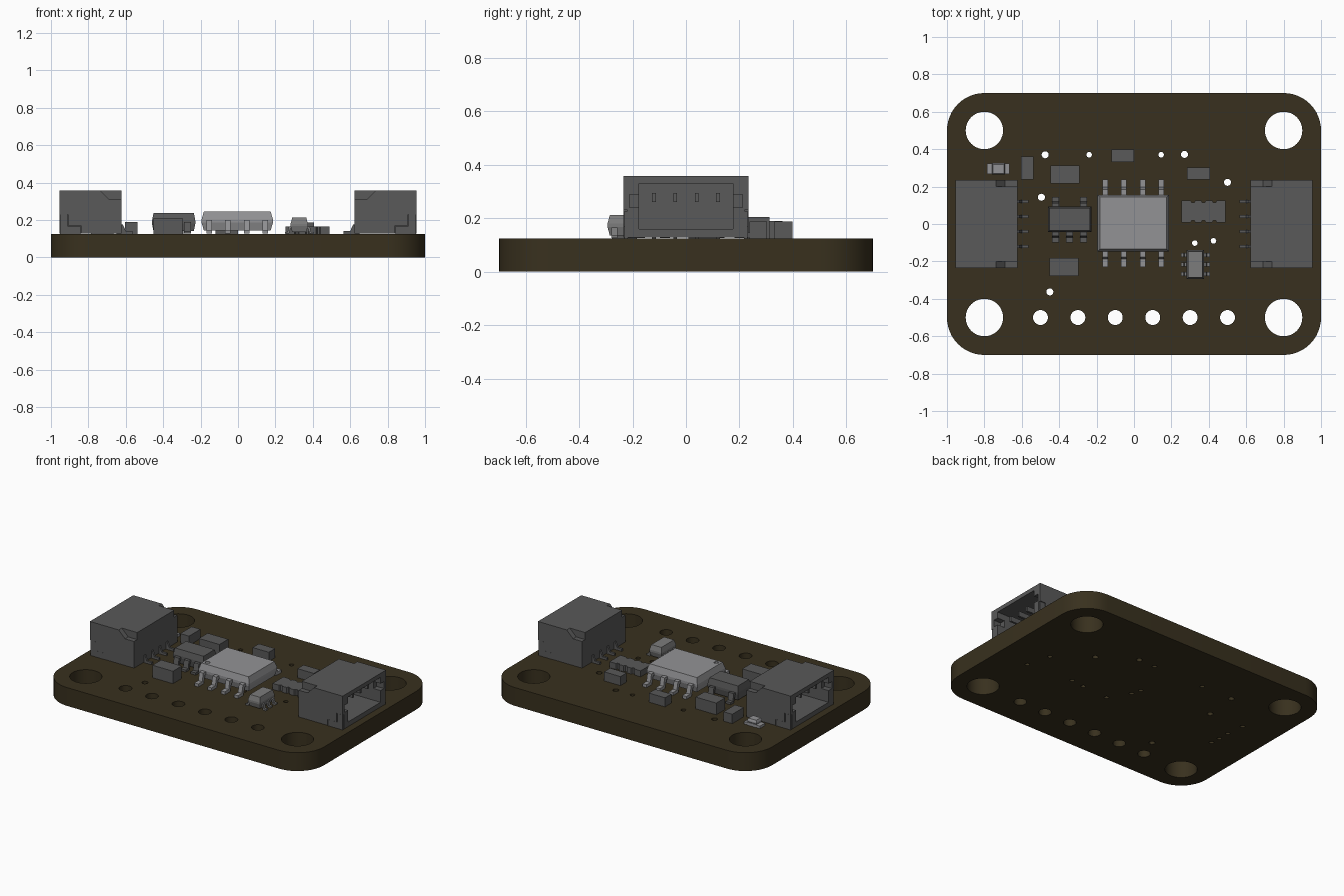
import bpy, bmesh, math
from mathutils import Vector

if "Cube" in bpy.data.objects:
    bpy.data.objects.remove(bpy.data.objects["Cube"])

TOP = 0.125  # upper face of the board


def material(name, rgb):
    m = bpy.data.materials.new(name)
    m.diffuse_color = (*rgb, 1)
    m.use_nodes = True
    m.node_tree.nodes["Principled BSDF"].inputs["Base Color"].default_value = m.diffuse_color
    return m


BROWN = material("board_brown", (0.04, 0.03, 0.013))
DARK = material("dark_grey", (0.1, 0.1, 0.1))
LIGHT = material("light_grey", (0.29, 0.29, 0.3))
MID = material("mid_grey", (0.2, 0.2, 0.2))


def finish(name, bm, mat):
    bmesh.ops.recalc_face_normals(bm, faces=bm.faces)
    me = bpy.data.meshes.new(name)
    bm.to_mesh(me)
    bm.free()
    ob = bpy.data.objects.new(name, me)
    bpy.context.collection.objects.link(ob)
    me.materials.append(mat)
    return ob


def loft(name, rings, mat):
    """Closed solid through rings with equal point counts."""
    bm = bmesh.new()
    rs = [[bm.verts.new(p) for p in r] for r in rings]
    n = len(rs[0])
    for a, b in zip(rs, rs[1:]):
        for i in range(n):
            bm.faces.new((a[i], a[(i + 1) % n], b[(i + 1) % n], b[i]))
    bm.faces.new(rs[0])
    bm.faces.new(rs[-1])
    return finish(name, bm, mat)


def prism(name, pts, axis, lo, hi, mat):
    place = {'x': lambda p, d: (d, p[0], p[1]),
             'y': lambda p, d: (p[0], d, p[1]),
             'z': lambda p, d: (p[0], p[1], d)}[axis]
    return loft(name, [[place(p, d) for p in pts] for d in (lo, hi)], mat)


def rect(x0, x1, y0, y1):
    return [(x0, y0), (x1, y0), (x1, y1), (x0, y1)]


def box(name, x0, x1, y0, y1, z0, z1, mat):
    return prism(name, rect(x0, x1, y0, y1), 'z', z0, z1, mat)


def circle(cx, cy, r, n):
    return [(cx + r * math.cos(2 * math.pi * i / n),
             cy + r * math.sin(2 * math.pi * i / n)) for i in range(n)]


def cut(ob, cutters):
    for c in cutters:
        c.hide_render = True
        m = ob.modifiers.new("cut", 'BOOLEAN')
        m.object, m.operation, m.solver = c, 'DIFFERENCE', 'EXACT'
    dg = bpy.context.evaluated_depsgraph_get()
    me = bpy.data.meshes.new_from_object(ob.evaluated_get(dg))
    ob.modifiers.clear()
    ob.data = me
    for c in cutters:
        bpy.data.objects.remove(c)


def chip_body(name, x0, x1, y0, y1, z0, z1, mat, inset):
    """Moulded package with drafted upper and lower halves."""
    h = z1 - z0
    rings = []
    for z, i in ((z0, inset), (z0 + h * .42, 0), (z0 + h * .58, 0), (z1, inset)):
        rings.append([(x, y, z) for x, y in rect(x0 + i, x1 - i, y0 + i, y1 - i)])
    return loft(name, rings, mat)


def lead(name, axis, edge, tip, sign, centre, width, zm, t, mat):
    """Gull-wing lead running from the body edge to the tip."""
    knee = edge + (tip - edge) * .4 * 1.0
    b = TOP + .002
    s = sign * t
    pts = [(edge - s, zm + t), (knee, zm + t), (knee + s * .6, b + t), (tip, b + t),
           (tip, b), (knee - s * .2, b), (knee - s, zm), (edge - s, zm)]
    prism(name, pts, axis, centre - width / 2, centre + width / 2, mat)


# --- Circuit board: rounded outline with holes
outline = []
for k, (cx, cy) in enumerate(((.8, .5), (-.8, .5), (-.8, -.5), (.8, -.5))):
    for i in range(13):
        a = math.pi / 2 * (k + i / 12)
        outline.append((cx + .2 * math.cos(a), cy + .2 * math.sin(a)))
loops = [outline]
loops += [circle(x, y, .1, 40) for x in (-.8, .8) for y in (-.5, .5)]
loops += [circle(-.5 + .2 * i, -.5, .04, 24) for i in range(6)]
vias = [(-.475, .37), (.27, .372), (.5, .223), (-.495, .143), (-.45, -.363), (-.24, .37),
        (.145, .37), (.325, -.102), (.425, -.09), (.127, -.114), (.04, .023), (.02, .088),
        (-.75, .152), (-.73, -.124), (-.735, -.054), (-.735, .026), (.765, -.116), (.72, .048)]
loops += [circle(x, y, .019 if i < 5 else .015, 16) for i, (x, y) in enumerate(vias)]
cu = bpy.data.curves.new("board_outline", 'CURVE')
cu.dimensions, cu.fill_mode, cu.extrude = '2D', 'BOTH', TOP / 2
for pts in loops:
    sp = cu.splines.new('POLY')
    sp.points.add(len(pts) - 1)
    for p, q in zip(sp.points, pts):
        p.co = (*q, 0, 1)
    sp.use_cyclic_u = True
tmp = bpy.data.objects.new("board_outline", cu)
bpy.context.collection.objects.link(tmp)
flat = bpy.data.meshes.new_from_object(tmp.evaluated_get(bpy.context.evaluated_depsgraph_get()))
bpy.data.objects.remove(tmp)
bm = bmesh.new()
bm.from_mesh(flat)
bmesh.ops.remove_doubles(bm, verts=bm.verts, dist=1e-5)
bmesh.ops.translate(bm, verts=bm.verts, vec=Vector((0, 0, TOP / 2)))
for f in bm.faces:
    f.material_index = 0
board = finish("circuit_board", bm, BROWN)
bpy.context.view_layer.objects.active = board
board.select_set(True)
bpy.ops.object.shade_smooth_by_angle(angle=math.radians(30))
board.select_set(False)

# --- Side-entry connectors, mirrored left and right
for s, side in ((-1, "left"), (1, "right")):
    def mbox(name, x0, x1, *rest):
        return box(name, *sorted((s * x0, s * x1)), *rest)

    shell = mbox(side + "_connector_shell", .622, .955, -.234, .234, TOP + .003, .358, DARK)
    cutters = [mbox("cut", .71, 1, -.175, .175, .16, .33, DARK)]
    corner = [(s * x, z) for x, z in ((.61, .38), (.61, .31), (.69, .31), (.74, .36), (.74, .38))]
    foot = [(s * x, z) for x, z in ((.97, .23), (.91, .23), (.91, .17), (.84, .17),
                                    (.84, .11), (.97, .11))]
    for e in (-1, 1):
        y0, y1 = sorted((e * .17, e * .212))
        cutters.append(mbox("cut", .9, 1, y0, y1, .24, .288, DARK))
        lo, hi = sorted((e * .2, e * .3))
        cutters.append(prism("cut", corner, 'y', lo, hi, DARK))
        lo, hi = sorted((e * .219, e * .3))
        cutters.append(prism("cut", foot, 'y', lo, hi, DARK))
        # solder tab seated in the foot recess
        tab = [(s * x, z) for x, z in ((.952, .228), (.912, .228), (.912, .168), (.842, .168),
                                       (.842, TOP), (.952, TOP))]
        lo, hi = sorted((e * .217, e * .231))
        prism(side + "_solder_tab", tab, 'y', lo, hi, DARK)
    cut(shell, cutters)
    for i in range(4):
        y = -.12 + .08 * i
        mbox(side + "_contact", .7, .9, y - .007, y + .007, .26, .295, DARK)
        tail = [(s * x, z) for x, z in ((.565, TOP), (.65, TOP), (.65, .175), (.615, .175),
                                        (.6, .141), (.565, .141))]
        prism(side + "_pin_tail", tail, 'y', y - .007, y + .007, DARK)

# --- Main eight-lead chip
main = chip_body("main_chip", -.195, .187, -.147, .156, .145, .244, LIGHT, .012)
cut(main, [prism("cut", circle(-.155, -.107, .015, 20), 'z', .239, .26, LIGHT)])
for i in range(4):
    x = -.154 + .1 * i
    lead("main_chip_lead", 'x', .15, .238, 1, x, .03, .18, .02, LIGHT)
    lead("main_chip_lead", 'x', -.14, -.23, -1, x, .03, .18, .02, LIGHT)

# --- Five-lead regulator
chip_body("regulator", -.46, -.228, -.043, .093, .14, .236, DARK, .008)
for x in (-.42, -.345, -.27):
    lead("regulator_lead", 'x', -.04, -.098, -1, x, .038, .175, .015, DARK)
    if x != -.345:
        lead("regulator_lead", 'x', .09, .145, 1, x, .038, .175, .015, DARK)

# --- Small six-lead transistor pair
chip_body("transistor_pair", .281, .374, -.294, -.139, .135, .212, MID, .009)
for y in (-.165, -.216, -.267):
    lead("transistor_lead", 'y', .284, .252, -1, y, .022, .155, .01, MID)
    lead("transistor_lead", 'y', .371, .405, 1, y, .022, .155, .01, MID)

# --- Plain block passives: centre x, y, size x, y, height
for name, x, y, w, d, h in (("upper_capacitor", -.37, .265, .155, .095, .08),
                            ("lower_capacitor", -.375, -.23, .155, .095, .085),
                            ("left_resistor", -.57, .3, .066, .124, .064),
                            ("centre_resistor", -.06, .365, .122, .068, .062),
                            ("right_resistor", .345, .27, .124, .066, .062)):
    box(name, x - w / 2, x + w / 2, y - d / 2, y + d / 2, TOP, TOP + h, DARK)

# --- Resistor array with notched long edges
edge = [(.255, .009)]
for x in (.315, .372, .43):
    edge += [(x - .012, .009), (x - .006, .02), (x + .006, .02), (x + .012, .009)]
edge.append((.49, .009))
edge += [(x, .134 - y) for x, y in reversed(edge)]
prism("resistor_array", edge, 'z', TOP, .166, DARK)

# --- Indicator lamp: base plate, end pads and drafted lens
box("lamp_base", -.755, -.695, .265, .325, TOP, .145, LIGHT)
for x in (-.77, -.68):
    box("lamp_pad", x - .015, x + .015, .267, .323, TOP, .142, LIGHT)
chip_body("lamp_lens", -.76, -.69, .265, .325, .14, .172, LIGHT, .006)
